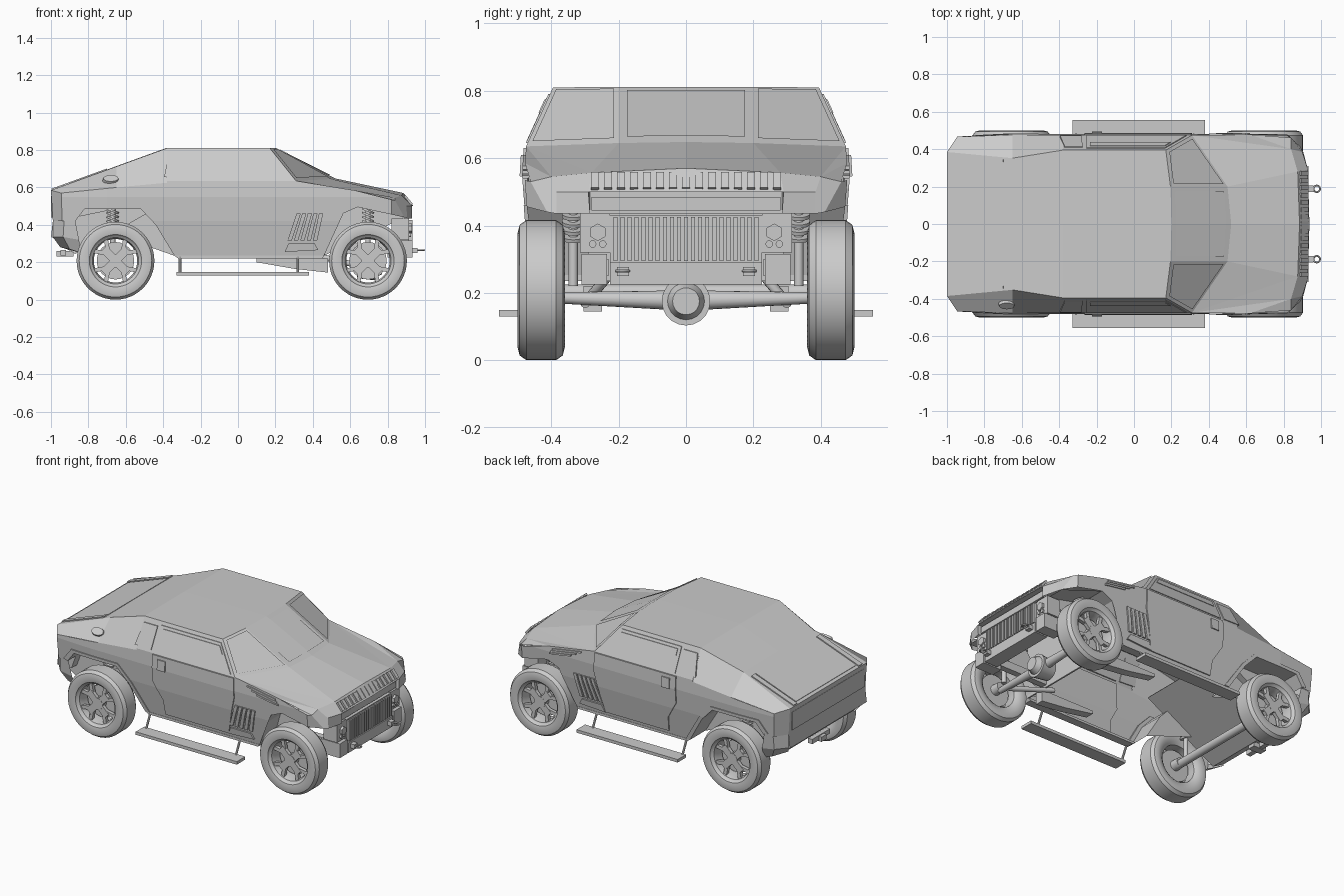
import bpy, bmesh, math
from mathutils import Vector, Matrix

if "Cube" in bpy.data.objects:
    bpy.data.objects.remove(bpy.data.objects["Cube"])

def finish(bm, name, mirror=False, smooth=False):
    bmesh.ops.recalc_face_normals(bm, faces=bm.faces)
    if smooth:
        for f in bm.faces: f.smooth = True
        for e in bm.edges:
            if len(e.link_faces) == 2 and e.calc_face_angle() > 0.6: e.smooth = False
    me = bpy.data.meshes.new(name)
    bm.to_mesh(me); bm.free()
    ob = bpy.data.objects.new(name, me)
    bpy.context.collection.objects.link(ob)
    if mirror:
        m = ob.modifiers.new("mirror", 'MIRROR')
        m.use_axis = (False, True, False)
    return ob

def poly(name, pts, faces):
    bm = bmesh.new()
    vs = [bm.verts.new(p) for p in pts]
    for f in faces: bm.faces.new([vs[i] for i in f])
    finish(bm, name, True)

def boxes(name, items, mirror=True):
    """each item: x0,x1,y0,y1,z0,z1 and an optional matrix"""
    bm = bmesh.new()
    for it in items:
        a = it[:6]
        mat = it[6] if len(it) > 6 else Matrix()
        c = Vector((a[0]+a[1], a[2]+a[3], a[4]+a[5])) / 2
        s = Matrix.Diagonal((a[1]-a[0], a[3]-a[2], a[5]-a[4], 1))
        bmesh.ops.create_cube(bm, size=1, matrix=mat @ Matrix.Translation(c) @ s)
    finish(bm, name, mirror)

def rods(name, items, n=16, mirror=True):
    """each item: start, end, radius, end radius"""
    bm = bmesh.new()
    for p, q, r1, r2 in items:
        p, q = Vector(p), Vector(q)
        d = q - p
        m = Matrix.Translation((p+q)/2) @ d.to_track_quat('Z', 'Y').to_matrix().to_4x4()
        bmesh.ops.create_cone(bm, cap_ends=True, segments=n, radius1=r1, radius2=r2, depth=d.length, matrix=m)
    finish(bm, name, mirror, n > 8)

def prism(name, prof, y0, y1, mirror=True):
    bm = bmesh.new()
    f = bm.faces.new([bm.verts.new((x, y0, z)) for x, z in prof])
    r = bmesh.ops.extrude_face_region(bm, geom=[f])
    for v in r['geom']:
        if isinstance(v, bmesh.types.BMVert): v.co.y = y1
    finish(bm, name, mirror)

# half width of the body flank at any x, z
SECTION = [(0, .41), (.235, .44), (.42, .47), (.55, .48), (.635, .475), (.81, .395)]
def flank(x, z):
    y = SECTION[-1][1]
    for (a, ya), (b, yb) in zip(SECTION, SECTION[1:]):
        if a <= z <= b: y = ya + (yb-ya)*(z-a)/(b-a)
    return y - max(0, x-.82)*.85 - max(0, -.7-x)*.05

def on(x, z): return (x, flank(x, z), z)

def side_panels(name, outlines, off=0, depth=0):
    bm = bmesh.new()
    for o in outlines:
        bm.faces.new([bm.verts.new((x, 0, z)) for x, z in o])
    bmesh.ops.triangulate(bm, faces=bm.faces[:])
    for co, no in [((0, 0, z), (0, 0, 1)) for z in (.42, .55, .635)] + [((x, 0, 0), (1, 0, 0)) for x in (-.7, .82)]:
        bmesh.ops.bisect_plane(bm, geom=bm.verts[:]+bm.edges[:]+bm.faces[:], dist=1e-5, plane_co=co, plane_no=no)
    for v in bm.verts: v.co.y = flank(v.co.x, v.co.z) + off
    if depth:
        r = bmesh.ops.extrude_face_region(bm, geom=bm.faces[:])
        for v in r['geom']:
            if isinstance(v, bmesh.types.BMVert): v.co.y -= depth
    finish(bm, name, True)

# flanks with open wheel arches
rear_arch = [(-.34, .235), (-.44, .40), (-.52, .485), (-.82, .485), (-.87, .42)]
front_arch = [(.89, .44), (.64, .495), (.56, .46), (.50, .38), (.46, .235)]
belt = [(-.945, .57), (-.65, .60), (-.38, .625), (.31, .635), (.62, .585), (.84, .53)]
side_panels("body_side", [belt + front_arch + rear_arch + [(-.94, .42)]])
side_panels("greenhouse_side", [[(-.38, .625), (.31, .635), (.17, .81), (-.38, .81)]])

# wheel arch liners and raised lips
for nm, path in (("rear", rear_arch), ("front", front_arch)):
    pts = [on(x, z) for x, z in path] + [(x, .29, z) for x, z in path]
    n = len(path)
    poly(nm + "_arch_liner", pts, [(i, i+1, n+i+1, n+i) for i in range(n-1)] + [tuple(range(n, 2*n))])
side_panels("rear_arch_lip", [rear_arch + [(-.90, .43), (-.84, .505), (-.51, .505), (-.42, .41), (-.31, .235)]], .006, .02)

# roof, sloping rear deck, shoulders and chamfered tail
poly("roof", [(.2, 0, .812), (.195, .2, .812), (.17, .395, .81), (-.38, .395, .81), (-.38, 0, .812)], [(0, 1, 2, 3, 4)])
poly("rear_deck", [(-.38, 0, .812), (-.38, .395, .81), (-.65, .352, .712), (-1, .385, .585), (-1, 0, .585), (-.65, 0, .714),
     on(-.38, .625), on(-.65, .60), on(-.945, .57), on(-.94, .42), (-.99, .385, .42), (-.99, 0, .42)],
     [(0, 1, 2, 5), (5, 2, 3, 4), (1, 6, 7, 2), (2, 7, 8, 3), (4, 3, 10, 11), (3, 8, 9, 10)])
slope = Matrix.Translation((-.84, 0, .643)) @ Matrix.Rotation(-math.atan2(.225, .62), 4, 'Y')
boxes("trunk_lid", [(-.15, .15, -.30, .30, -.01, .004, slope)], False)
boxes("trunk_lid_frame", [(-.165, .15, .31, .345, -.01, .007, slope)])
boxes("tailgate_panel", [(-1.0, -.985, -.36, .36, .44, .555)], False)

# windshield with three panes
ws = [(.2, 0, .812), (.195, .2, .812), (.17, .395, .81), (.31, flank(.31, .635), .635), (.50, .2, .645), (.52, 0, .648)]
poly("windshield", ws, [(0, 1, 4, 5), (1, 2, 3, 4)])
q = ws[1:5]
c = sum((Vector(p) for p in q), Vector()) / 4
poly("windshield_side_pane", [c + (Vector(p)-c)*.88 + Vector((.004, 0, .005)) for p in q], [(0, 1, 2, 3)])
poly("windshield_center_pane", [(.225, 0, .802), (.222, .175, .802), (.482, .175, .664), (.492, 0, .668)], [(0, 1, 2, 3)])

# hood, fenders and nose
f1, f2, g1, h = (.875, .28, .557), (.84, .40, .545), (.93, .29, .50), (.90, .385, .50)
b1, b2, b3 = on(.62, .585), on(.84, .53), on(.89, .44)
poly("hood", [ws[5], ws[4], ws[3], (.885, 0, .57), f1, f2, b1, b2],
     [(0, 1, 4, 3), (1, 2, 4), (2, 5, 4), (2, 6, 5), (6, 7, 5)])
poly("nose", [(.885, 0, .57), f1, g1, (.938, 0, .50), f2, h, b2, b3, (.905, .385, .435), (.93, .285, .435),
     (.89, .285, .5), (.89, 0, .5), (.89, .285, .435), (.89, 0, .435)],
     [(0, 1, 2, 3), (1, 4, 5, 2), (4, 6, 7, 8, 5), (2, 5, 8, 9), (3, 2, 10, 11), (11, 10, 12, 13), (2, 9, 12, 10)])
tilt = Matrix.Translation((.909, 0, .531)) @ Matrix.Rotation(math.radians(-39), 4, 'Y')
boxes("upper_grille_slats", [(-.004, .008, y-.012, y+.012, -.030, .030, tilt)
      for y in [-.27 + i*.0386 for i in range(15)]], False)
boxes("grille_bar", [(.89, .915, -.28, .28, .445, .485)], False)

# lower grille, headlights and front bumper
boxes("lower_grille_frame", [(.84, .915, -.225, .225, .225, .43), (.84, .932, -.225, .225, .225, .29)], False)
boxes("lower_grille_slats", [(.91, .932, y-.006, y+.006, .295, .425)
      for y in [-.21 + i*.021 for i in range(21)]], False)
boxes("bumper_block", [(.82, .915, .225, .315, .32, .435), (.80, .932, .235, .31, .225, .315)])
rods("headlight", [((.90, .262, .38), (.93, .262, .38), .026, .026)], 6)
rods("fog_light", [((.9, y, .345), (.925, y, .345), .011, .011) for y in (.247, .277)], 12)
boxes("tow_bracket", [(.93, .96, .17, .205, .25, .277)])
bm = bmesh.new()
for i in range(12):
    for k in range(6):
        a, b = i*math.pi/6, k*math.pi/3
        r = .018 + .005*math.cos(b)
        bm.verts.new((.977 + r*math.cos(a), .188 + r*math.sin(a), .265 + .005*math.sin(b)))
bm.verts.ensure_lookup_table()
for i in range(12):
    for k in range(6):
        bm.faces.new([bm.verts[j] for j in (i*6+k, (i+1) % 12*6+k, (i+1) % 12*6+(k+1) % 6, i*6+(k+1) % 6)])
finish(bm, "tow_ring", True, True)

# doors, windows and flank details
side_panels("door", [[(-.265, .63), (.305, .63), (.31, .51), (.25, .255), (-.195, .255), (-.2, .35), (-.265, .46)]], .007, .015)
side_panels("door_window_frame", [[(-.255, .645), (.28, .645), (.165, .79), (-.255, .79)]], .005, .012)
side_panels("door_window", [[(-.235, .735), (.195, .735), (.165, .775), (-.235, .775)]], .009, .012)
side_panels("quarter_window", [[(-.395, .655), (-.28, .65), (-.275, .78), (-.37, .78)]], .006, .012)
side_panels("door_handle", [[(-.225, .545), (-.17, .545), (-.17, .61), (-.225, .61)]], .014, .02)
side_panels("side_vent_slats", [[(.265+i*.034, .315), (.287+i*.034, .315), (.335+i*.03, .46), (.313+i*.03, .46)] for i in range(5)], .009, .02)
side_panels("side_step_plate", [[(.25, .255), (.43, .265), (.41, .30), (.27, .30)]], .011, .02)
side_panels("hood_vent_slats", [[(.40+i*.035, .60-i*.019), (.60+i*.01, .567-i*.014), (.60+i*.01, .577-i*.014), (.40+i*.035, .61-i*.019)] for i in range(3)], .007, .02)
bm = bmesh.new()
bmesh.ops.create_cone(bm, cap_ends=True, segments=20, radius1=.045, radius2=.04, depth=.02,
    matrix=Matrix.Translation((-.68, -.432, .642)) @ Matrix.Rotation(math.radians(45), 4, 'X') @ Matrix.Diagonal((1, .6, 1, 1)))
finish(bm, "fuel_cap", False, True)

# running boards, skid rails
boxes("running_board", [(-.33, .38, .47, .555, .13, .149)])
rods("board_hanger", [((x, .43, .24), (x, .48, .14), .007, .007) for x in (-.31, .32)], 8)
prism("sill", [(-.34, .235), (.46, .235), (.45, .22), (-.32, .22)], .39, .442)
prism("skid_rail", [(.10, .20), (.30, .165), (.48, .145), (.48, .22), (.10, .22)], .25, .305)

# underbody rising to the cabin, rear bumper and hitch
prism("rear_underbody", [(-.98, .42), (-.98, .33), (-.95, .29), (-.87, .245), (-.38, .52), (-.40, .54)], -.33, .33, False)
prism("rear_bumper", [(-.99, .42), (-1, .335), (-.97, .325), (-.90, .335), (-.87, .42)], -.385, .385, False)
poly("rear_bumper_corner", [(-.99, .385, .42), (-.93, .455, .42), (-.87, .46, .42), (-.99, .385, .335), (-.935, .45, .335), (-.85, .45, .32),
     (-.95, .33, .28), (-.90, .42, .27), (-.84, .42, .25)],
     [(0, 1, 4, 3), (1, 2, 5, 4), (3, 4, 7, 6), (4, 5, 8, 7), (6, 7, 8)])
boxes("hitch", [(-.97, -.88, -.025, .025, .23, .26), (-.95, -.92, -.09, .09, .235, .265)], False)
boxes("firewall", [(.455, .465, -.40, .40, .235, .60)], False)
boxes("chassis_rail", [(.45, .85, .23, .27, .25, .30)])

# axles and suspension
F, R, WZ = .695, -.655, .208
rods("front_axle", [((F, .04, .178), (F, .37, .185), .029, .017)])
rods("differential", [((F-.06, 0, .175), (F+.04, 0, .175), .06, .072), ((F+.04, 0, .175), (F+.075, 0, .175), .055, .04)], 20, False)
rods("rear_axle", [((R, -.38, .2), (R, .38, .2), .025, .025)], 16, False)
rods("control_arm", [((.40, .24, .24), (F, .30, .17), .015, .015)])
coil = []
for x in (F, R-.015):
    coil += [((x, .335, .22), (x, .335, .50), .014, .014)]
    coil += [((x-.002, .335, .36+i*.022), (x+.002, .335, .37+i*.022), .034, .034) for i in range(6)]
rods("shock_spring", coil)

# wheels
TIRE = [(.118, .385), (.135, .372), (.17, .36), (.194, .366), (.208, .386), (.208, .474), (.194, .494),
        (.17, .50), (.14, .494), (.132, .482), (.124, .478), (.116, .45)]
for nm, cx in (("front", F), ("rear", R)):
    bm = bmesh.new()
    N, M = 48, len(TIRE)
    ring = [[bm.verts.new((cx + r*math.cos(2*math.pi*i/N), y, WZ + r*math.sin(2*math.pi*i/N))) for r, y in TIRE] for i in range(N)]
    for i in range(N):
        for j in range(M):
            a, b = ring[i], ring[(i+1) % N]
            bm.faces.new((a[j], b[j], b[(j+1) % M], a[(j+1) % M]))
    finish(bm, nm + "_tire", True, True)
    rods(nm + "_hub", [((cx, .36, WZ), (cx, .475, WZ), .03, .036), ((cx, .415, WZ), (cx, .43, WZ), .10, .10)], 24)
    sp = []
    for k in range(4):
        rot = Matrix.Translation((cx, 0, WZ)) @ Matrix.Rotation(math.pi/4 + k*math.pi/2, 4, 'Y')
        sp.append((.0, .09, .452, .474, -.022, .022, rot))
        for s in (-1, 1):
            sp.append((0, .06, .45, .472, -.011, .011, rot @ Matrix.Translation((.07, 0, s*.012)) @ Matrix.Rotation(-s*.6, 4, 'Y')))
    boxes(nm + "_wheel_spokes", sp)
